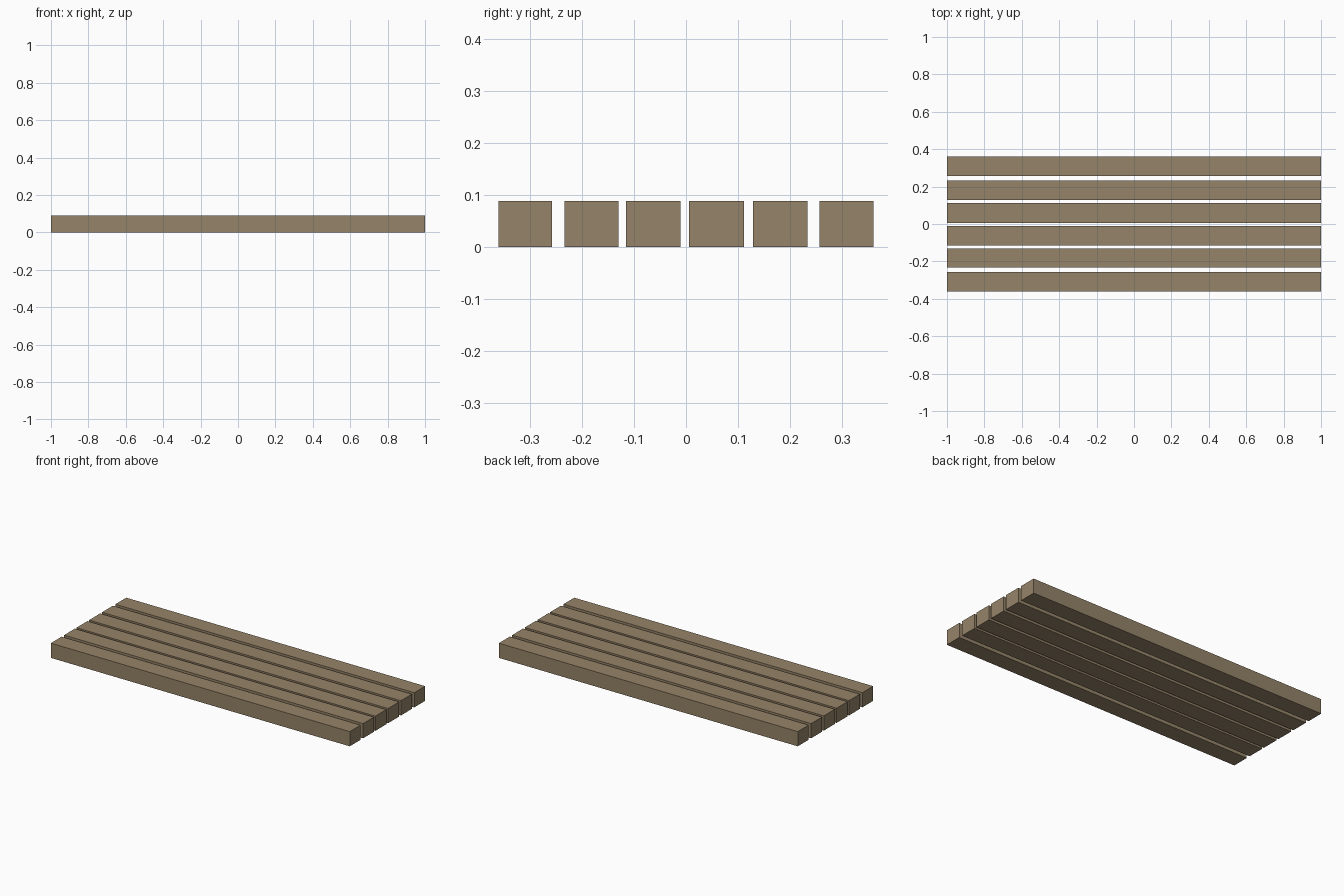
import bpy

if "Cube" in bpy.data.objects:
    bpy.data.objects.remove(bpy.data.objects["Cube"])

# weathered wood
wood = bpy.data.materials.new("weathered_wood")
wood.diffuse_color = (0.30, 0.227, 0.138, 1.0)
wood.use_nodes = True
wood.node_tree.nodes["Principled BSDF"].inputs["Base Color"].default_value = wood.diffuse_color

HEIGHT = 0.089
LENGTH = 2.0

# (y min, y max) of each plank, front to back
SPANS = [(-0.36, -0.257), (-0.233, -0.13), (-0.115, -0.011),
         (0.006, 0.111), (0.129, 0.233), (0.256, 0.36)]


def plank(index, y0, y1):
    bpy.ops.mesh.primitive_cube_add(size=1, location=(0, (y0 + y1) / 2, HEIGHT / 2))
    ob = bpy.context.object
    ob.name = f"plank_{index}"
    ob.scale = (LENGTH, y1 - y0, HEIGHT)
    bpy.ops.object.transform_apply(location=False, rotation=False, scale=True)
    ob.data.materials.append(wood)


# row of six loose planks with slightly uneven gaps
for i, (a, b) in enumerate(SPANS, 1):
    plank(i, a, b)
